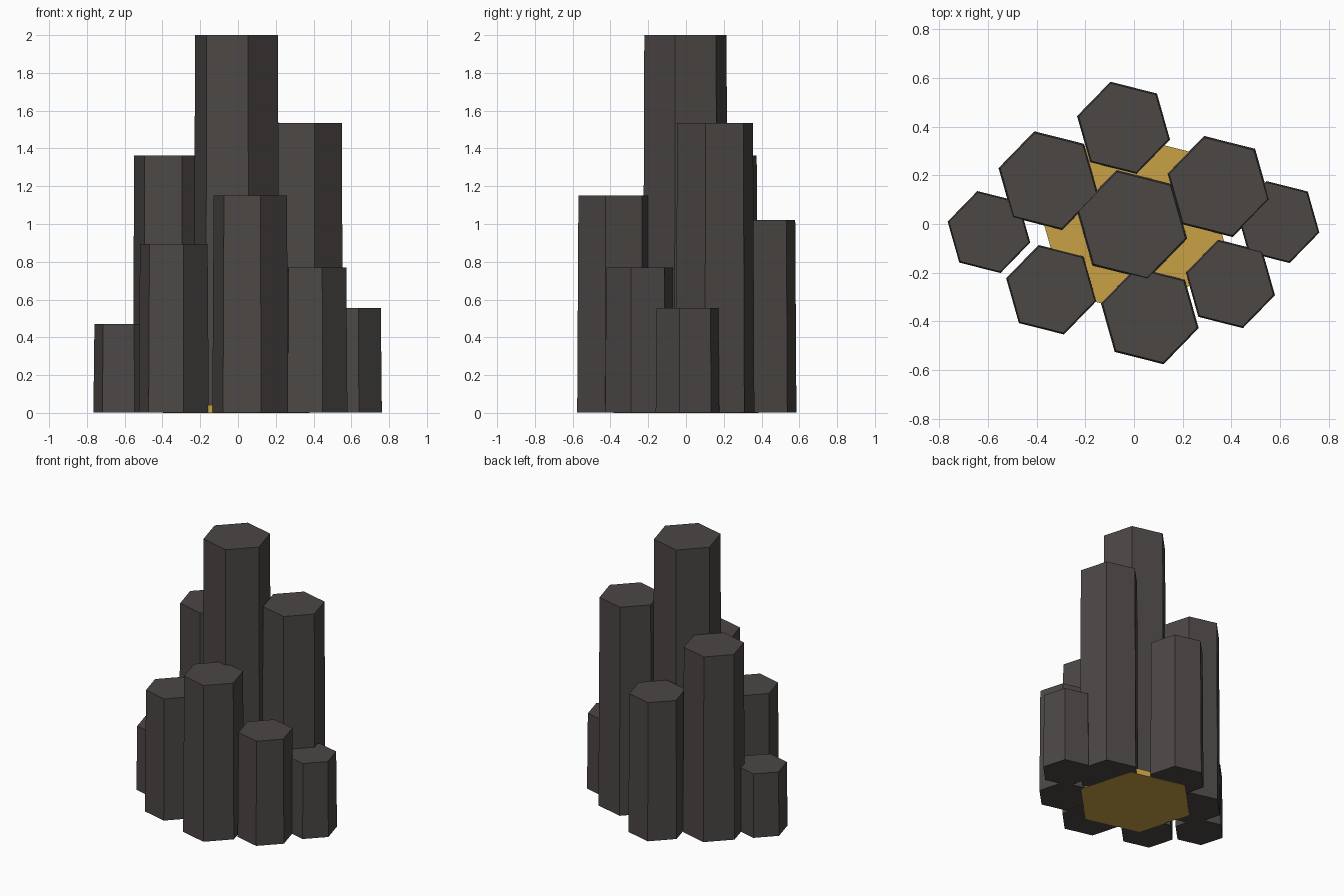
import bpy
import math

ROTATION = math.radians(45.8)   # shared turn of every hexagon
TAPER = 0.967                   # top radius relative to base radius


def material(name, color):
    mat = bpy.data.materials.new(name)
    mat.use_nodes = True
    mat.diffuse_color = color
    mat.node_tree.nodes["Principled BSDF"].inputs["Base Color"].default_value = color
    return mat


def hex_prism(name, x, y, radius, bottom, top, taper, mat):
    """Six-sided prism, slightly narrower at the top."""
    bpy.ops.mesh.primitive_cone_add(
        vertices=6, radius1=radius, radius2=radius * taper, depth=top - bottom)
    obj = bpy.context.object
    obj.name = obj.data.name = name
    # Bake the turn so that the first corner points along ROTATION
    first = obj.data.vertices[0].co
    turn = ROTATION - math.atan2(first.y, first.x)
    obj.rotation_euler.z = turn
    obj.location = (x, y, (bottom + top) / 2)
    obj.data.materials.append(mat)
    return obj


cube = bpy.data.objects.get("Cube")
if cube:
    bpy.data.objects.remove(cube, do_unlink=True)

stone = material("dark stone", (0.070, 0.063, 0.060, 1))
gold = material("ochre gold", (0.58, 0.355, 0.058, 1))

# Ochre slab between the column feet
hex_prism("base_slab", -0.01, 0.0, 0.40, 0.0, 0.042, 1.0, gold)

# Stone columns: name, x, y, base radius, height
columns = [
    ("center_column", -0.008, -0.003, 0.234, 2.0),
    ("back_column", -0.043, 0.395, 0.197, 1.02),
    ("back_right_column", -0.352, 0.178, 0.211, 1.363),
    ("outer_right_column", -0.596, -0.033, 0.175, 0.47),
    ("front_right_column", -0.34, -0.27, 0.191, 0.895),
    ("front_column", 0.065, -0.377, 0.207, 1.15),
    ("front_left_column", 0.396, -0.246, 0.189, 0.77),
    ("outer_left_column", 0.592, 0.008, 0.175, 0.555),
    ("back_left_column", 0.347, 0.154, 0.216, 1.535),
]
for name, x, y, radius, height in columns:
    hex_prism(name, x, y, radius, 0.001, height, TAPER, stone)
